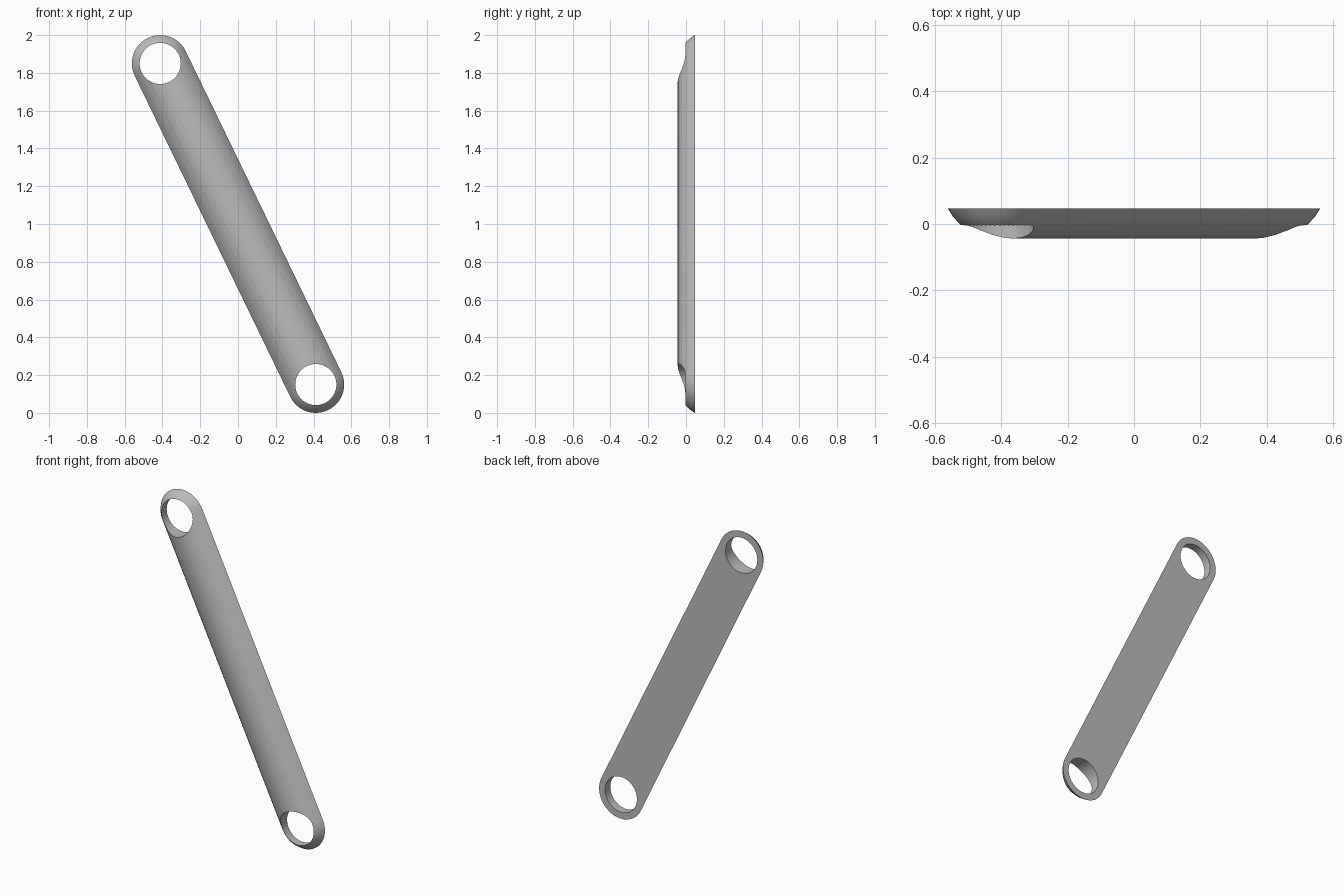
import bpy, bmesh, math
from mathutils import Vector

cube = bpy.data.objects.get("Cube")
if cube:
    bpy.data.objects.remove(cube, do_unlink=True)

# Main dimensions
TOP = Vector((-0.412, 0, 1.85))
BOTTOM = Vector((0.412, 0, 0.15))
HALF_WIDTH, HOLE_RADIUS = 0.15, 0.109
BACK_Y, CROWN = 0.047, 0.091
RINGS, ARC_STEPS = 6, 24

metal = bpy.data.materials.new("plain grey")
metal.use_nodes = True
grey = (0.5, 0.5, 0.5, 1)
metal.diffuse_color = grey
metal.node_tree.nodes["Principled BSDF"].inputs["Base Color"].default_value = grey

along = (TOP - BOTTOM).normalized()
across = Vector((along.z, 0, -along.x))


def outline(radius, y):
    """Rounded-end outline around the two hole centres."""
    points = []
    for centre, start in ((TOP, 0), (BOTTOM, math.pi)):
        for i in range(ARC_STEPS + 1):
            a = start + math.pi * i / ARC_STEPS
            p = centre + radius * (math.cos(a) * across + math.sin(a) * along)
            points.append(Vector((p.x, y, p.z)))
    return points


# Link bar: flat back, circular-arc crown and domed ends
sphere_radius = (HALF_WIDTH**2 + CROWN**2) / (2 * CROWN)
max_angle = math.asin(HALF_WIDTH / sphere_radius)
bm = bmesh.new()
rings = []
for k in range(RINGS + 1):
    a = max_angle * (1 - k / RINGS)
    height = sphere_radius * (math.cos(a) - math.cos(max_angle))
    pts = outline(sphere_radius * math.sin(a), BACK_Y - height)
    rings.append([bm.verts.new(p) for p in pts])
bm.faces.new(rings[0])
for low, high in zip(rings, rings[1:]):
    for i in range(len(low)):
        j = (i + 1) % len(low)
        bm.faces.new((low[i], low[j], high[j], high[i]))
bmesh.ops.remove_doubles(bm, verts=bm.verts, dist=1e-4)
bmesh.ops.recalc_face_normals(bm, faces=bm.faces)
mesh = bpy.data.meshes.new("link_bar")
bm.to_mesh(mesh)
bm.free()
bar = bpy.data.objects.new("link_bar", mesh)
bpy.context.collection.objects.link(bar)
mesh.materials.append(metal)

# Round holes through both ends
for name, centre in (("top_hole_cutter", TOP), ("bottom_hole_cutter", BOTTOM)):
    bpy.ops.mesh.primitive_cylinder_add(vertices=48, radius=HOLE_RADIUS, depth=0.6,
                                        location=centre, rotation=(math.pi / 2, 0, 0))
    cutter = bpy.context.object
    cutter.name = name
    cutter.hide_render = True
    cutter.data.materials.append(metal)
    mod = bar.modifiers.new(name, 'BOOLEAN')
    mod.operation = 'DIFFERENCE'
    mod.solver = 'EXACT'
    mod.object = cutter
    bpy.ops.object.select_all(action='DESELECT')
    bar.select_set(True)
    bpy.context.view_layer.objects.active = bar
    bpy.ops.object.modifier_apply(modifier=mod.name)
    bpy.data.objects.remove(cutter, do_unlink=True)

bpy.ops.object.shade_smooth_by_angle(angle=math.radians(30))
